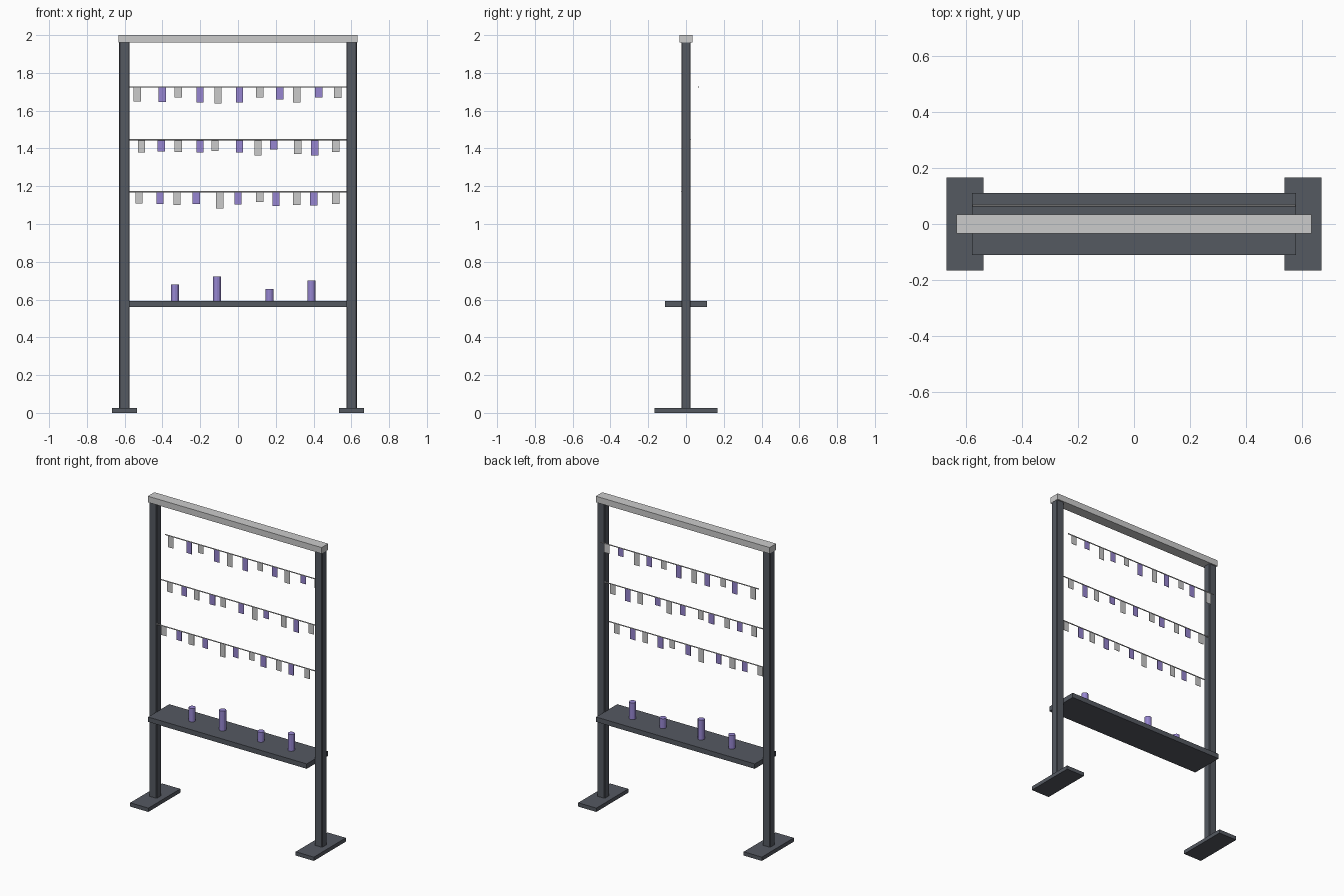
import bpy
import bmesh
from mathutils import Matrix

if "Cube" in bpy.data.objects:
    bpy.data.objects.remove(bpy.data.objects["Cube"])


def make_mat(name, rgb):
    m = bpy.data.materials.new(name)
    m.diffuse_color = (*rgb, 1)
    m.use_nodes = True
    m.node_tree.nodes["Principled BSDF"].inputs["Base Color"].default_value = m.diffuse_color
    return m


DARK = make_mat("dark_metal", (0.09, 0.10, 0.12))
PURPLE = make_mat("purple", (0.31, 0.24, 0.64))


def finish(name, bm, mat=None):
    me = bpy.data.meshes.new(name)
    bm.to_mesh(me)
    bm.free()
    ob = bpy.data.objects.new(name, me)
    bpy.context.collection.objects.link(ob)
    if mat:
        me.materials.append(mat)
    return ob


def box(name, x, y, z, mat=None):
    """Box from (min, max) pairs on each axis."""
    bm = bmesh.new()
    size = [b - a for a, b in (x, y, z)]
    mid = [(a + b) / 2 for a, b in (x, y, z)]
    bmesh.ops.create_cube(bm, size=1, matrix=Matrix.Translation(mid) @ Matrix.Diagonal((*size, 1)))
    return finish(name, bm, mat)


def cylinder(name, radius, length, matrix, sides, mat=None):
    bm = bmesh.new()
    bmesh.ops.create_cone(bm, cap_ends=True, segments=sides, radius1=radius, radius2=radius,
                          depth=length, matrix=matrix)
    return finish(name, bm, mat)


# Feet and upright posts, left and right
for side, s in (("left", -1), ("right", 1)):
    cx = 0.602 * s
    box(f"{side}_foot", (cx - 0.066, cx + 0.066), (-0.166, 0.166), (0, 0.025), DARK)
    post = box(f"{side}_post", (cx - 0.028, cx + 0.028), (-0.025, 0.025), (0.02, 1.965), DARK)
    bev = post.modifiers.new("bevel", 'BEVEL')
    bev.width = 0.004
    bev.segments = 1

# Top rail and shelf
box("top_rail", (-0.632, 0.632), (-0.034, 0.034), (1.96, 2.0))
box("shelf", (-0.577, 0.577), (-0.11, 0.11), (0.56, 0.592), DARK)

# Round containers standing on the shelf
for i, (x, top) in enumerate(((-0.333, 0.68), (-0.111, 0.722), (0.167, 0.657), (0.388, 0.702))):
    cylinder(f"container_{i + 1}", 0.021, top - 0.592,
             Matrix.Translation((x, 0, (top + 0.592) / 2)), 12, PURPLE)

# Rows of hanging tags: (y, z, [(x, drop), ...]), every second tag is purple
rows = [
    (0.066, 1.725, [(-.534, .077), (-.402, .079), (-.317, .055), (-.201, .081), (-.106, .086),
                    (.008, .083), (.116, .054), (.221, .065), (.312, .083), (.428, .054), (.529, .059)]),
    (0.022, 1.446, [(-.511, .067), (-.407, .063), (-.317, .065), (-.201, .067), (-.122, .06),
                    (.008, .067), (.106, .083), (.190, .052), (.316, .075), (.407, .083), (.518, .065)]),
    (-0.022, 1.17, [(-.524, .062), (-.413, .065), (-.323, .07), (-.222, .065), (-.097, .088),
                    (0, .067), (.116, .054), (.201, .075), (.312, .07), (.402, .073), (.518, .065)]),
]
for r, (y, z, tags) in enumerate(rows):
    cylinder(f"wire_{r + 1}", 0.0035, 1.15,
             Matrix.Translation((0, y, z)) @ Matrix.Rotation(1.5707963, 4, 'Y'), 8)
    for i, (x, drop) in enumerate(tags):
        box(f"tag_{r + 1}_{i + 1}", (x - 0.0195, x + 0.0195), (y - 0.001, y + 0.001),
            (z - drop, z), PURPLE if i % 2 else None)
